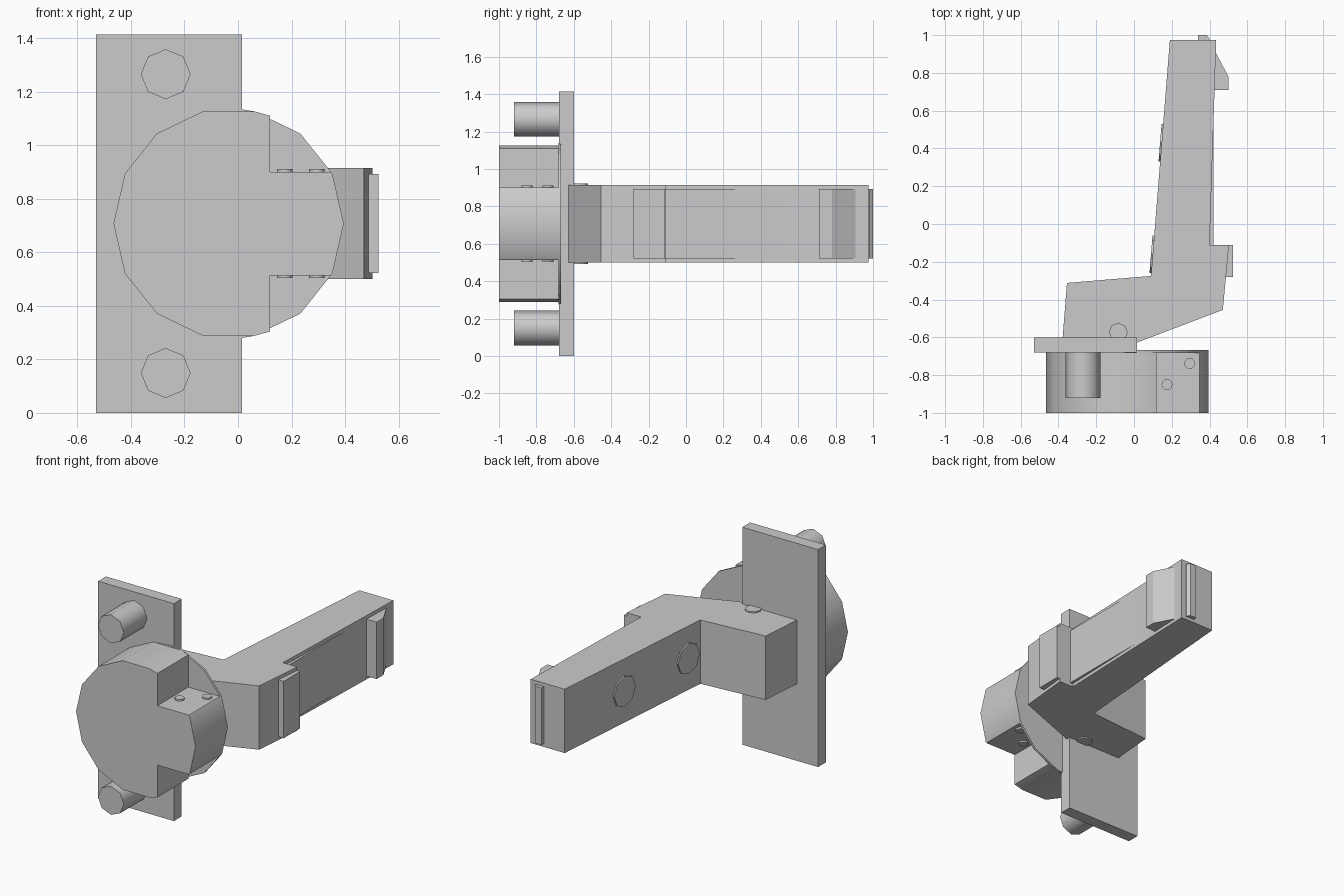
import bpy, bmesh
from math import sin, cos, pi, radians

if "Cube" in bpy.data.objects:
    bpy.data.objects.remove(bpy.data.objects["Cube"])

ZC = 0.707  # mirror height of the whole assembly


def prism(name, pts, axis, lo, hi, smooth=None, mat=None):
    """Extrude a 2D outline: axis 'x' takes (y,z), 'y' takes (x,z), 'z' takes (x,y)."""
    place = {'x': lambda a, b, c: (c, a, b),
             'y': lambda a, b, c: (a, c, b),
             'z': lambda a, b, c: (a, b, c)}[axis]
    bm = bmesh.new()
    low = [bm.verts.new(place(a, b, lo)) for a, b in pts]
    high = [bm.verts.new(place(a, b, hi)) for a, b in pts]
    bm.faces.new(low)
    bm.faces.new(high)
    n = len(pts)
    for i in range(n):
        j = (i + 1) % n
        bm.faces.new((low[i], low[j], high[j], high[i]))
    bmesh.ops.recalc_face_normals(bm, faces=bm.faces[:])
    me = bpy.data.meshes.new(name)
    bm.to_mesh(me)
    bm.free()
    if smooth:
        me.shade_smooth()
        me.set_sharp_from_angle(angle=radians(smooth))
    if mat:
        me.materials.append(mat)
    ob = bpy.data.objects.new(name, me)
    bpy.context.collection.objects.link(ob)
    return ob


def ngon(a, b, r, n):
    return [(a + r * cos(2 * pi * i / n), b + r * sin(2 * pi * i / n)) for i in range(n)]


def rect(a0, a1, b0, b1):
    return [(a0, b0), (a1, b0), (a1, b1), (a0, b1)]


def mirrored(half):
    """Complete an outline from its upper half (first and last points on the axis)."""
    return half + [(a, 2 * ZC - b) for a, b in half[-2:0:-1]]


steel = bpy.data.materials.new("steel")
steel.diffuse_color = (0.6, 0.61, 0.63, 1)
steel.use_nodes = True
steel.node_tree.nodes["Principled BSDF"].inputs["Base Color"].default_value = steel.diffuse_color

# Mounting plate and its two bolts
prism("mounting_plate", rect(-0.53, 0.015, 0, 2 * ZC), 'y', -0.68, -0.60)
for side, z in (("upper", 1.265), ("lower", 2 * ZC - 1.265)):
    prism(side + "_bolt", ngon(-0.27, z, 0.093, 8), 'y', -0.92, -0.66, 50, steel)

# Fourteen-sided drum with two corner notches, backed by a thin flange
ring = ngon(-0.035, ZC, 0.43, 14)[:8]
notched = ring[:2] + [(0.347, 0.90), (0.12, 0.90), (0.12, 1.11)] + ring[3:]
prism("drum", mirrored(notched), 'y', -1.0, -0.68, 30)
full = ring[:4] + [(-0.01, 1.138)] + ring[4:]
prism("drum_flange", mirrored(full), 'y', -0.682, -0.668, 30)

# Small pins on the notch faces and hinge pin through the arm
for i, (x, y) in enumerate(((0.175, -0.85), (0.295, -0.738))):
    prism(f"drum_pin_{i + 1}", ngon(x, y, 0.029, 12), 'z', ZC - 0.204, ZC + 0.204, 40)
prism("hinge_pin", ngon(-0.083, -0.573, 0.05, 8), 'z', 0.492, 0.923, 50)

# Cranked arm
arm = [(-0.38, -0.63), (-0.355, -0.312), (0.09, -0.275), (0.19, 0.975), (0.435, 0.975),
       (0.40, -0.11), (0.503, -0.11), (0.47, -0.455), (0.015, -0.628)]
prism("arm", arm, 'z', 0.50, 0.915)

# Raised pads on the outer face and tip of the arm
pads = {
    "shoulder_pad": rect(0.46, 0.525, -0.28, -0.111),
    "inlay_pad": rect(0.38, 0.42, -0.12, 0.64),
    "catch_wedge": [(0.40, 0.71), (0.50, 0.71), (0.50, 0.78), (0.434, 0.905), (0.40, 0.905)],
    "tip_pad": [(0.34, 0.96), (0.40, 0.96), (0.40, 0.98), (0.385, 1.0), (0.34, 1.0)],
}
for name, outline in pads.items():
    prism(name, outline, 'z', 0.522, 0.892)

# Two shallow buttons following the slope of the inner face
for i, (x, y) in enumerate(((0.098, -0.16), (0.146, 0.43))):
    button = prism(f"arm_button_{i + 1}", ngon(0, 0, 0.1, 8), 'x', -0.008, 0.02)
    button.location = (x, y, ZC)
    button.rotation_euler.z = -0.08
